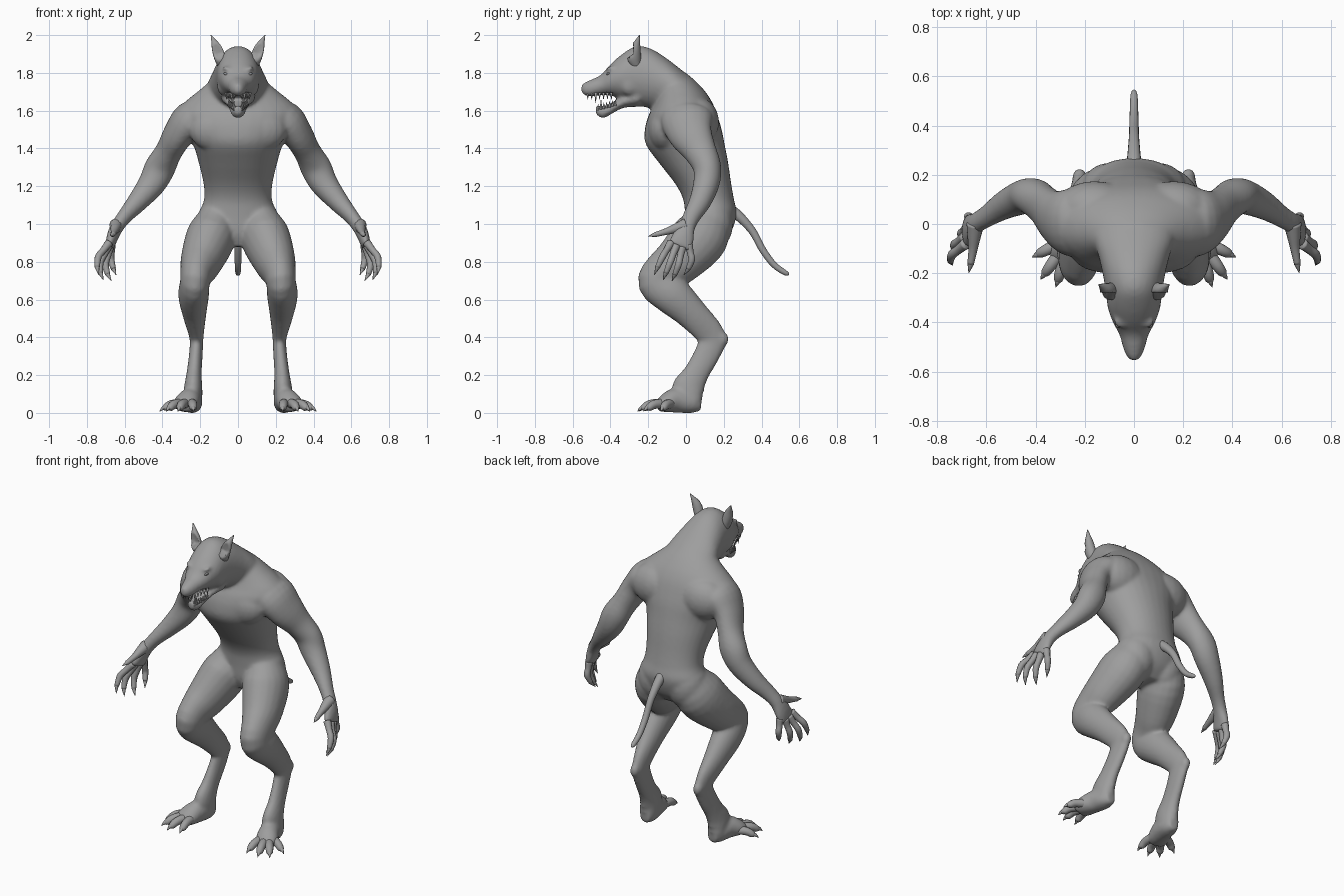
import bpy, bmesh, math
from mathutils import Vector, Matrix

def material(name, c):
    m = bpy.data.materials.new(name)
    m.diffuse_color = (c, c, c, 1)
    return m

GREY = material("grey hide", 0.34)
X = Vector((1, 0, 0))

def spline(pts, steps):
    """Smooth curve through points carrying (x, y, z, width, depth)."""
    out = []
    for i in range(len(pts) - 1):
        p0, p1, p2 = pts[max(i - 1, 0)], pts[i], pts[i + 1]
        p3 = pts[min(i + 2, len(pts) - 1)]
        for k in range(steps):
            t = k / steps
            out.append([0.5 * (2 * b + (c - a) * t + (2 * a - 5 * b + 4 * c - d) * t * t
                        + (3 * b - a - 3 * c + d) * t ** 3) for a, b, c, d in zip(p0, p1, p2, p3)])
    return out + [list(pts[-1])]

def loft(bm, pts, side=1, axis=None, n=20, steps=4, power=1.0):
    """Closed tube of elliptical rings; side=-1 mirrors it, axis fixes ring direction."""
    pts = spline([(p[0] * side,) + tuple(p[1:4]) + (p[4] if len(p) > 4 else p[3],) for p in pts], steps)
    rings = []
    for i, p in enumerate(pts):
        c = Vector(p[:3])
        t = Vector(axis) if axis else Vector(pts[min(i + 1, len(pts) - 1)][:3]) - Vector(pts[max(i - 1, 0)][:3])
        t.normalize()
        u = (X - t * X.dot(t)).normalized()
        v = t.cross(u)
        ring = []
        for k in range(n):
            a = 2 * math.pi * k / n
            cu, sv = math.cos(a), math.sin(a)
            cu = math.copysign(abs(cu) ** power, cu)
            sv = math.copysign(abs(sv) ** power, sv)
            ring.append(bm.verts.new(c + u * cu * max(p[3], .001) + v * sv * max(p[4], .001)))
        rings.append(ring)
    for a, b in zip(rings, rings[1:]):
        for k in range(n):
            bm.faces.new((a[k], a[(k + 1) % n], b[(k + 1) % n], b[k]))
    bm.faces.new(rings[0][::-1])
    bm.faces.new(rings[-1])

def ball(bm, c, r, tilt=0):
    m = Matrix.Translation(c) @ Matrix.Rotation(tilt, 4, 'Y') @ Matrix.Diagonal((*r, 1))
    bmesh.ops.create_uvsphere(bm, u_segments=20, v_segments=12, radius=1, matrix=m)

def finish(bm, name, mat=GREY):
    bmesh.ops.recalc_face_normals(bm, faces=bm.faces)
    me = bpy.data.meshes.new(name)
    bm.to_mesh(me)
    bm.free()
    me.materials.append(mat)
    for f in me.polygons:
        f.use_smooth = True
    ob = bpy.data.objects.new(name, me)
    bpy.context.collection.objects.link(ob)
    return ob

# ---- body: overlapping masses fused into one skin
bm = bmesh.new()
# torso rings: height, half width, front y, back y
torso = [(.88, .11, .03, .17), (.95, .185, .0, .235), (1.05, .203, -.005, .268), (1.13, .18, -.015, .254),
         (1.21, .182, -.055, .24), (1.32, .207, -.14, .224), (1.42, .237, -.212, .205),
         (1.5, .28, -.218, .189), (1.57, .315, -.20, .168), (1.62, .305, -.175, .15), (1.66, .265, -.16, .13),
         (1.70, .215, -.15, .103), (1.75, .155, -.14, .058), (1.80, .09, -.13, .0)]
loft(bm, [(0, (f + b) / 2, z, w, (b - f) / 2) for z, w, f, b in torso], axis=(0, 0, 1), n=32, power=.95)
# neck and skull rings: y, half width, top z, bottom z
skull = [(.05, .17, 1.755, 1.55), (-.05, .17, 1.837, 1.56), (-.13, .145, 1.896, 1.595), (-.2, .128, 1.934, 1.615),
         (-.27, .116, 1.94, 1.63), (-.34, .107, 1.898, 1.66), (-.40, .086, 1.845, 1.68),
         (-.45, .06, 1.79, 1.682), (-.5, .046, 1.766, 1.674), (-.535, .032, 1.75, 1.68), (-.554, .016, 1.738, 1.695)]
loft(bm, [(0, y, (t + b) / 2, w, (t - b) / 2) for y, w, t, b in skull], axis=(0, -1, 0), n=28)
# lower jaw
jaw = [(-.25, .095, 1.72, 1.62), (-.33, .07, 1.68, 1.615), (-.39, .05, 1.645, 1.585),
       (-.44, .036, 1.625, 1.558), (-.478, .022, 1.63, 1.58)]
loft(bm, [(0, y, (t + b) / 2, w, (t - b) / 2) for y, w, t, b in jaw], axis=(0, -1, 0))
for s in (1, -1):
    # leg from hip to heel
    loft(bm, [(.10, .125, 1.06, .09, .10), (.14, .08, .94, .13, .15), (.19, -.03, .815, .114, .132),
              (.217, -.115, .745, .09, .113), (.228, -.147, .69, .079, .108), (.235, -.07, .62, .081, .104),
              (.23, .035, .52, .062, .085), (.22, .135, .405, .038, .075), (.222, .118, .325, .036, .07),
              (.232, .055, .21, .04, .068), (.238, .01, .12, .05, .088), (.24, .035, .05, .05, .06)], s)
    # hock point and buttock
    ball(bm, (.221 * s, .187, .39), (.03, .04, .045))
    ball(bm, (.10 * s, .125, 1.0), (.12, .125, .15))
    # foot
    loft(bm, [(.235, .08, .045, .03, .035), (.24, .03, .05, .052, .052), (.255, -.05, .066, .06, .066),
              (.278, -.11, .05, .066, .05), (.287, -.15, .033, .055, .028)], s)
    # arm from shoulder to knuckles
    loft(bm, [(.17, .01, 1.575, .08, .12), (.25, .005, 1.55, .10, .14), (.316, .025, 1.475, .08, .118),
              (.366, .075, 1.385, .071, .088), (.412, .112, 1.30, .082, .075), (.455, .108, 1.215, .074, .07),
              (.53, .075, 1.12, .056, .059), (.60, .03, 1.04, .04, .047), (.64, .005, .985, .036, .045),
              (.665, -.015, .93, .031, .06), (.68, -.035, .875, .023, .068)], s)
    # shoulder blade and chest
    ball(bm, (.16 * s, .065, 1.54), (.16, .11, .13))
    ball(bm, (.105 * s, -.11, 1.50), (.155, .09, .12))
    # brow and cheek
    ball(bm, (.05 * s, -.395, 1.818), (.036, .03, .013), -.35 * s)
    ball(bm, (.078 * s, -.30, 1.74), (.034, .05, .06))
body = finish(bm, "body")
re = body.modifiers.new("fuse", 'REMESH')
re.mode, re.voxel_size, re.use_smooth_shade = 'VOXEL', .0095, True
sm = body.modifiers.new("soften", 'SMOOTH')
sm.factor, sm.iterations = .5, 11

# ---- tail
bm = bmesh.new()
loft(bm, [(0, .20, 1.09, .035), (0, .27, 1.05, .028), (0, .35, .965, .021), (0, .405, .865, .019),
          (0, .465, .785, .017), (0, .525, .742, .014), (0, .545, .735, .006)], n=14)
finish(bm, "tail")

# ---- fingers, claws, toes, ears, eyes and teeth, mirrored
for s, label in ((1, "left"), (-1, "right")):
    bm = bmesh.new()
    claws = bmesh.new()
    hand = [((.683, -.08, .90), (.74, -.125, .825), (.737, -.168, .73)),
            ((.686, -.052, .885), (.73, -.085, .795), (.712, -.122, .702)),
            ((.68, -.02, .875), (.702, -.04, .785), (.67, -.075, .698)),
            ((.67, .015, .89), (.672, .03, .81), (.645, -.012, .73)),
            ((.645, .0, .995), (.655, -.105, .96), (.672, -.20, .935))]
    for i, (base, mid, tip) in enumerate(hand):
        b, m, t = Vector(base), Vector(mid), Vector(tip)
        q = m.lerp(t, .6) + (m - (b + t) / 2) * .25
        loft(bm, [(*b, .036 if i == 4 else .023), (*b.lerp(m, .5), .027 if i == 4 else .0185),
                  (*m, .0185), (*q, .0135)], s, n=10)
        loft(claws, [(*m.lerp(q, .8), .012), (*q, .0125), (*t, .001)], s, n=8)
    finish(bm, label + "_fingers")
    finish(claws, label + "_finger_claws")

    bm = bmesh.new()
    claws = bmesh.new()
    for (bx, by), (tx, ty) in (((.285, -.07), (.415, -.135)), ((.295, -.11), (.38, -.225)),
                               ((.275, -.12), (.318, -.257)), ((.245, -.11), (.235, -.25))):
        b, t = Vector((bx, by, .05)), Vector((tx, ty, .008))
        m = b.lerp(t, .5) + Vector((0, 0, .016))
        e = b.lerp(t, .76)
        e.z = .026
        loft(bm, [(*b, .027), (*m, .024), (*e, .019), (*b.lerp(t, .82), .008)], s, n=12)
        loft(claws, [(*m.lerp(e, .7), .012), (*b.lerp(t, .85).xy, .026, .011), (*t, .001)], s, n=8)
    finish(bm, label + "_toes")
    finish(claws, label + "_toe_claws")

    # ear: flattened cone with a hollow front
    bm = bmesh.new()
    loft(bm, [(.085, -.262, 1.84, .024, .026), (.096, -.274, 1.88, .03, .036), (.112, -.268, 1.93, .027, .028),
              (.128, -.256, 1.968, .014, .014), (.143, -.246, 2.0, .002, .002)], s, n=16)
    for v in bm.verts:
        if v.co.y < -.28 and v.co.z > 1.89:
            v.co.y += (-.28 - v.co.y) * 1.2
    finish(bm, label + "_ear")

    bm = bmesh.new()
    ball(bm, (.06 * s, -.408, 1.793), (.017, .014, .008), -.35 * s)
    finish(bm, label + "_eye")

    # teeth along both jaws, with long canines
    bm = bmesh.new()
    for i in range(7):
        f = i / 6
        long = .04 if i == 4 else .02
        loft(bm, [(.064 - .045 * f, -.395 - .125 * f, 1.697, .009), (.06 - .043 * f, -.395 - .125 * f, 1.68 - long, .001)],
             s, n=6, steps=2)
        long = .042 if i == 5 else .02
        x, y, z = .048 - .031 * f, -.375 - .09 * f, 1.638 - .024 * f
        loft(bm, [(x, y, z - .012, .009), (x, y, z + long, .001)], s, n=6, steps=2)
    finish(bm, label + "_teeth")
